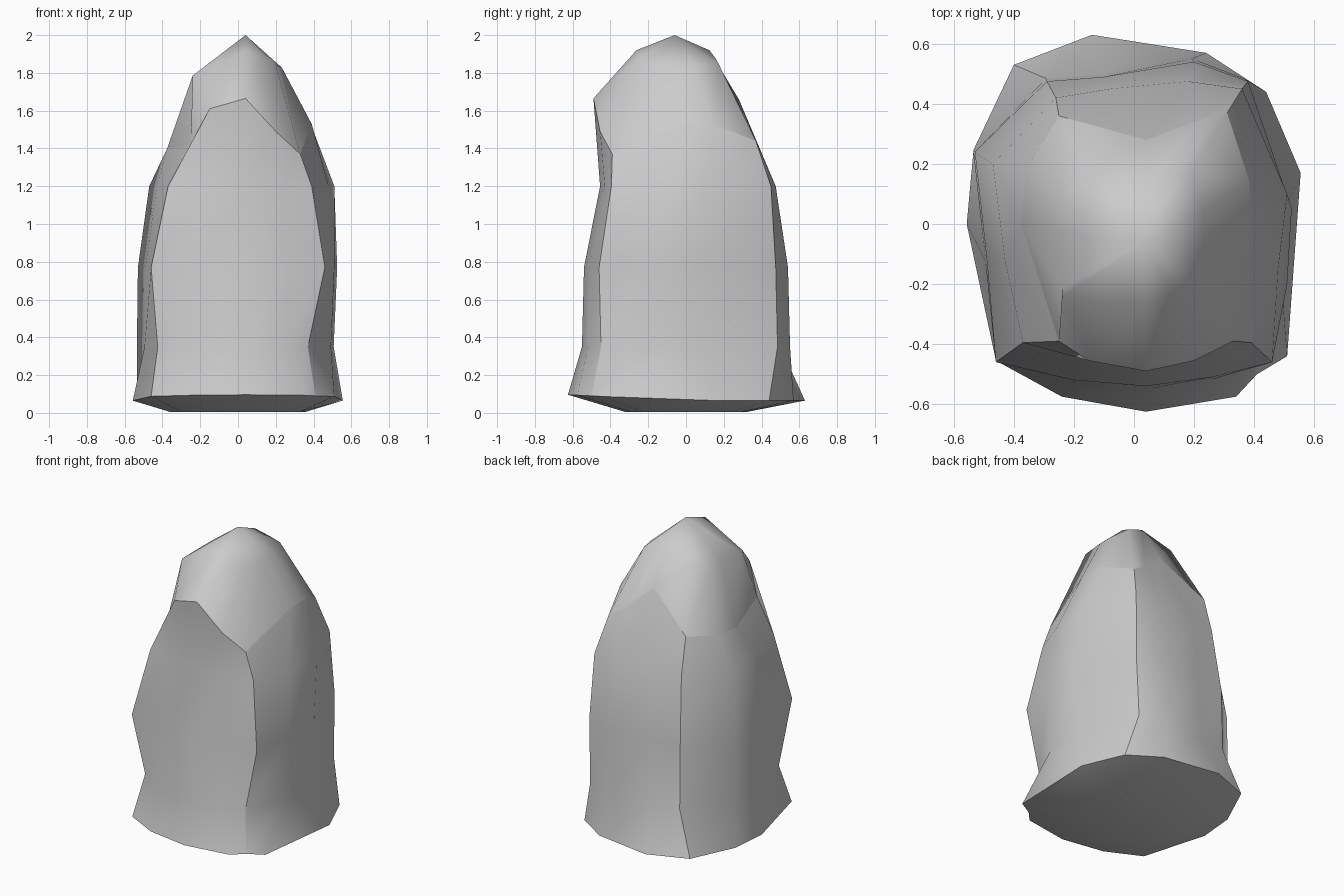
import bpy, bmesh

if "Cube" in bpy.data.objects:
    bpy.data.objects.remove(bpy.data.objects["Cube"])

# Outlines run from front centre, round the right side, the back, then the left side
base = [(.04, -.625), (.34, -.575), (.41, -.5), (.51, -.44), (.555, .17), (.44, .44), (.24, .57),
        (-.14, .63), (-.40, .53), (-.535, .24), (-.557, 0), (-.46, -.455), (-.24, -.575)]
waist = [(.04, -.54), (.26, -.51), (.46, -.46), (.51, -.2), (.525, .05), (.38, .475), (.2, .54),
         (-.1, .49), (-.29, .475), (-.53, .24), (-.49, -.12), (-.46, -.46), (-.2, -.52)]
chest = [(.04, -.455), (.24, -.43), (.39, -.395), (.48, -.15), (.51, .1), (.36, .45), (.18, .475),
         (-.08, .45), (-.26, .42), (-.47, .2), (-.43, -.12), (-.37, -.395), (-.2, -.43)]
# Uneven rim where the slab sides meet the peak
rim = [(.04, -.49, 1.665), (.2, -.455, 1.49), (.33, -.39, 1.37), (.39, -.02, 1.53),
       (.385, .14, 1.53), (.31, .37, 1.44), (.2, .34, 1.51), (.04, .28, 1.66), (-.25, .36, 1.44),
       (-.36, .18, 1.41), (-.375, 0, 1.4), (-.25, -.39, 1.42), (-.15, -.455, 1.61)]
TOP = (.04, -.06, 2.0)
PINCH = {2: (.37, -.45), 11: (-.425, -.37)}  # front corners above the foot
RIDGES = (2, 5, 8, 11)                       # columns with crisp edges


def crown_point(i, p):
    dx, dy = p[0] - TOP[0], p[1] - TOP[1]
    dx *= .55 if dx > 0 else .65
    if i >= 9:                               # broad left brow
        dx = -.28
    dy *= .54 if dy > 0 else .47
    return (TOP[0] + dx, TOP[1] + dy, 1.92 - .48 * abs(dx))


rings = [
    [(x * .65, y * .52, .006) for x, y in base],
    [(x, y, .065 - .05 * min(y, 0)) for x, y in base],
    [(*PINCH.get(i, (x * (.965 if x > 0 else 1.01), y * 1.02)), .35)
     for i, (x, y) in enumerate(waist)],
    [(x, y, .77) for x, y in waist],
    [(x, y, 1.2) for x, y in chest],
    rim,
    [crown_point(i, p) for i, p in enumerate(rim)],
]

# Loft the rings into a closed boulder
bm = bmesh.new()
loops = [[bm.verts.new(p) for p in ring] for ring in rings]
n = len(base)
for lo, hi in zip(loops, loops[1:]):
    for i in range(n):
        j = (i + 1) % n
        bm.faces.new((lo[i], lo[j], hi[j], hi[i]))
apex = bm.verts.new(TOP)
for i in range(n):
    bm.faces.new((loops[-1][i], loops[-1][(i + 1) % n], apex))
bm.faces.new(loops[0][::-1])
bmesh.ops.recalc_face_normals(bm, faces=bm.faces)
for f in bm.faces:
    f.smooth = True


# Crisp chipped edges: foot, rim and vertical ridges
def sharpen(a, b):
    bm.edges.get((a, b)).smooth = False


for i in range(n):
    for ring in (loops[1], loops[5]):
        sharpen(ring[i], ring[(i + 1) % n])
for c in RIDGES:
    for lo, hi in zip(loops[1:5], loops[2:6]):
        sharpen(lo[c], hi[c])

mesh = bpy.data.meshes.new("standing_rock")
bm.to_mesh(mesh)
bm.free()
rock = bpy.data.objects.new("standing_rock", mesh)
bpy.context.collection.objects.link(rock)
